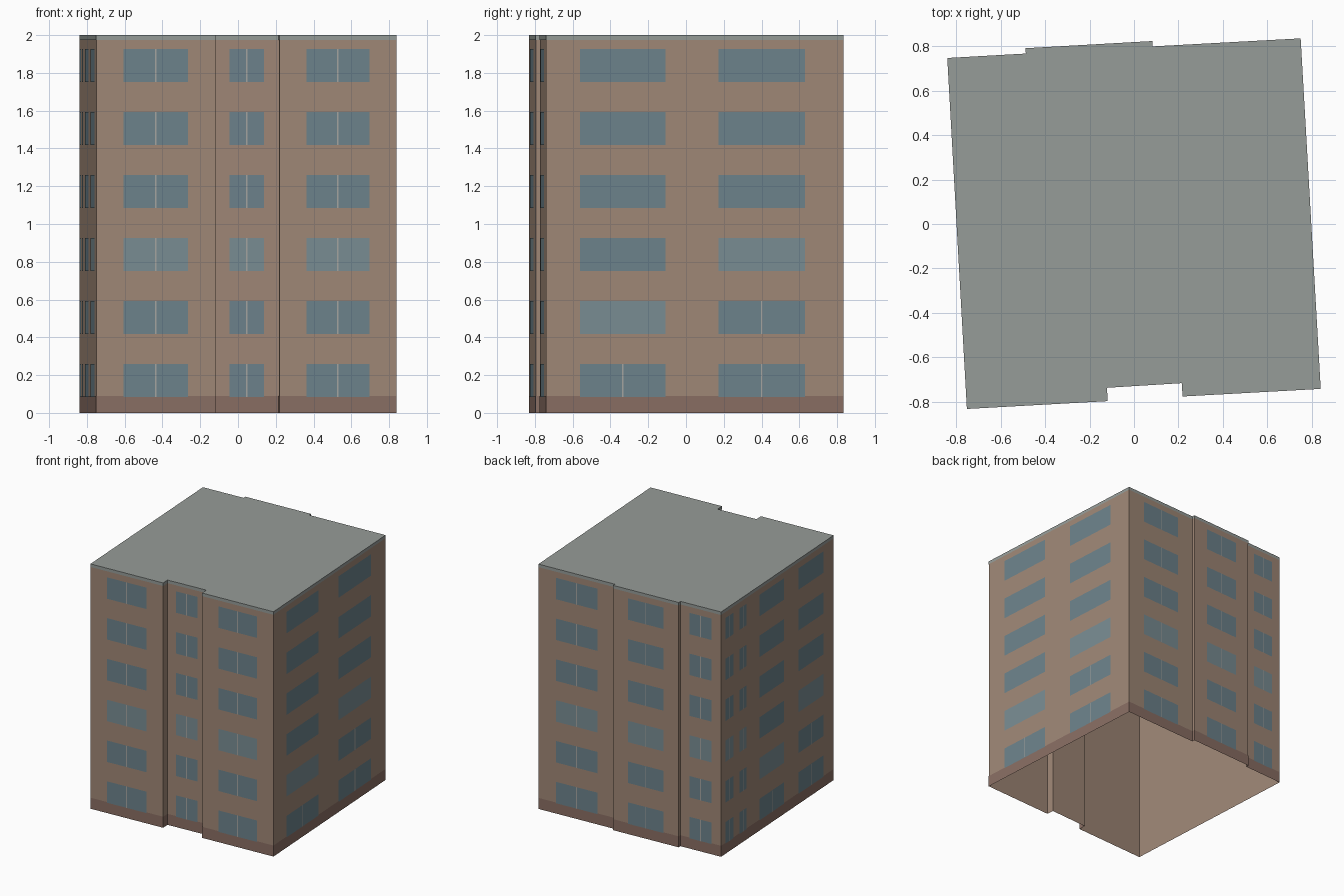
import bpy
from mathutils import Vector

if "Cube" in bpy.data.objects:
    bpy.data.objects.remove(bpy.data.objects["Cube"])

# Footprint, counter-clockwise from the front left corner
FOOT = [Vector(p) for p in [
    (-0.75, -0.83), (-0.12, -0.795), (-0.123, -0.735), (0.216, -0.714),
    (0.22, -0.774), (0.838, -0.74), (0.748, 0.833), (0.082, 0.797),
    (0.081, 0.821), (-0.486, 0.789), (-0.485, 0.765), (-0.838, 0.745)]]
N = len(FOOT)


def material(name, rgb):
    m = bpy.data.materials.new(name)
    m.diffuse_color = (*rgb, 1)
    m.use_nodes = True
    m.node_tree.nodes["Principled BSDF"].inputs["Base Color"].default_value = m.diffuse_color
    return m


BRICK = material("brick", (0.352, 0.246, 0.184))
BASE = material("base_brown", (0.254, 0.159, 0.127))
ROOF = material("roof_grey", (0.305, 0.332, 0.314))
GLASS = material("glass", (0.153, 0.227, 0.262))
PALE = material("pale_glass", (0.195, 0.270, 0.296))
FRAME = material("frame", (0.38, 0.38, 0.36))


def add(name, verts, faces, mat):
    me = bpy.data.meshes.new(name)
    me.from_pydata(verts, [], faces)
    me.materials.append(mat)
    ob = bpy.data.objects.new(name, me)
    bpy.context.collection.objects.link(ob)
    return ob


def normal(i):
    d = (FOOT[(i + 1) % N] - FOOT[i]).normalized()
    return Vector((d.y, -d.x))


def outline(off):
    """Footprint pushed outward with mitred corners."""
    pts = []
    for i in range(N):
        a, b = normal(i - 1), normal(i)
        pts.append(FOOT[i] + (a + b) * off / (1 + a.dot(b)))
    return pts


def band(name, off, z0, z1, mat):
    """Open strip of wall following the footprint."""
    pts = outline(off)
    verts = [(p.x, p.y, z) for z in (z0, z1) for p in pts]
    faces = [(i, (i + 1) % N, N + (i + 1) % N, N + i) for i in range(N)]
    return add(name, verts, faces, mat)


def panel(wall, u0, u1, z0, z1, off):
    """Corners of a rectangle lying on one wall, u running along it."""
    a, b = FOOT[wall], FOOT[(wall + 1) % N]
    n = normal(wall) * off
    p, q = a.lerp(b, u0) + n, a.lerp(b, u1) + n
    return [(p.x, p.y, z0), (q.x, q.y, z0), (q.x, q.y, z1), (p.x, p.y, z1)]


# Shell, open at the bottom
band("walls", 0, 0, 2, BRICK)
band("plinth", 0.0015, 0, 0.09, BASE)
band("roof_trim", 0.0015, 1.975, 2, ROOF)
add("roof", [(p.x, p.y, 2) for p in outline(0.0015)], [tuple(range(N))], ROOF)

# Window bays: wall index -> spans along the wall
BAYS = {w: [(0.23, 0.77)] for w in (0, 2, 4, 6, 8, 10)}
BAYS[5] = [(0.114, 0.402), (0.58, 0.87)]
BAYS[11] = [(0.036, 0.108), (0.16, 0.225), (0.34, 0.56), (0.685, 0.91)]

quads = {"windows": [], "pale_windows": [], "window_bars": []}
for wall, spans in BAYS.items():
    length = (FOOT[(wall + 1) % N] - FOOT[wall]).length
    side = wall in (5, 11)
    for k, (u0, u1) in enumerate(spans):
        wide = side and u1 - u0 > 0.15
        for row in range(6):
            z0 = 0.085 + row / 3
            z1 = z0 + 0.175
            pale = row == (1 + k % 2 if wide else 2)
            quads["pale_windows" if pale else "windows"].append(
                panel(wall, u0, u1, z0, z1, 0.003))
            # Centre bar; the wide side windows only have it low down
            if not wide or row <= k % 2:
                c, h = (u0 + u1) / 2, 0.004 / length
                quads["window_bars"].append(
                    panel(wall, c - h, c + h, z0, z1, 0.0045))

for (name, qs), mat in zip(quads.items(), (GLASS, PALE, FRAME)):
    add(name, [v for q in qs for v in q],
        [tuple(range(4 * i, 4 * i + 4)) for i in range(len(qs))], mat)
